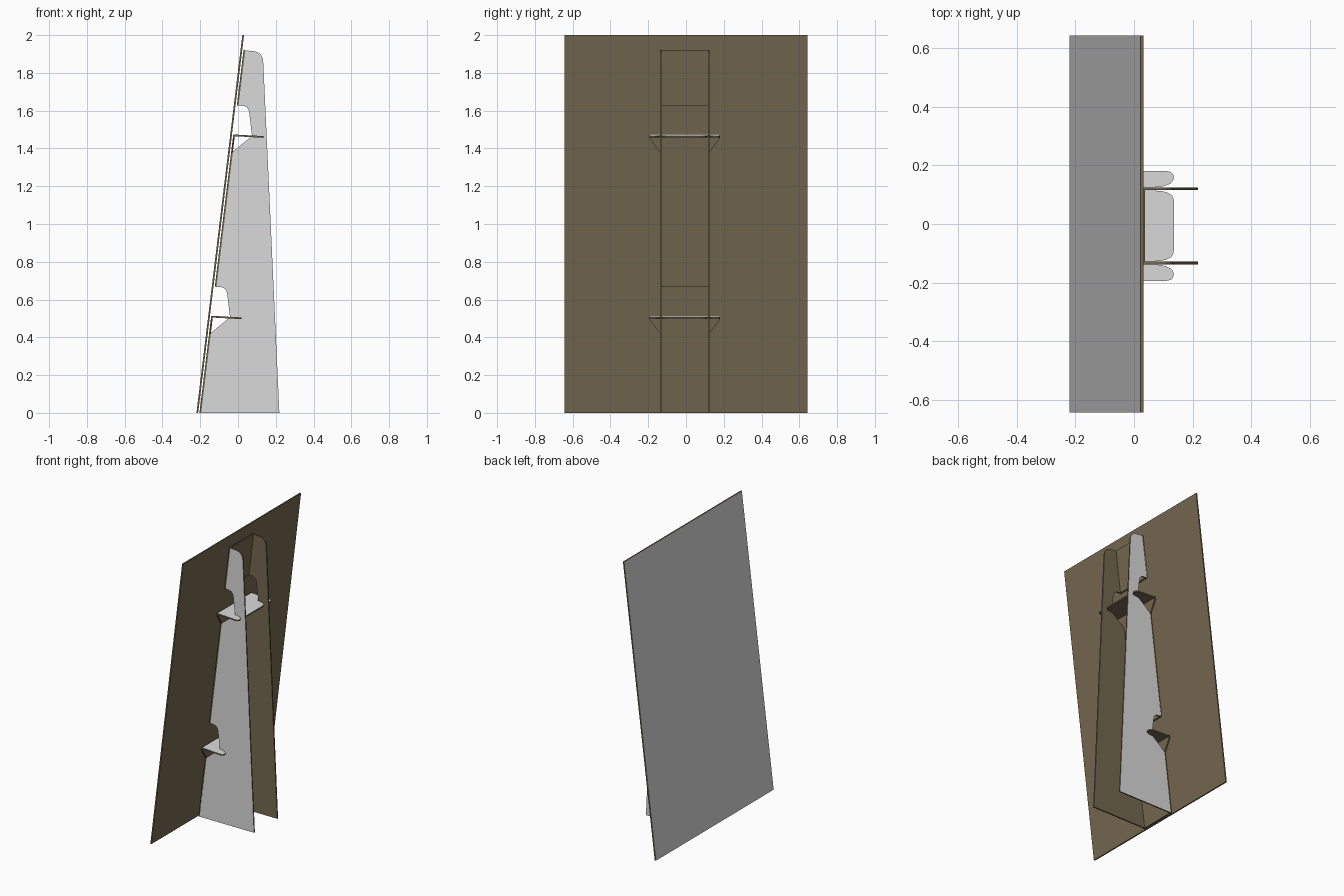
import bpy, bmesh
from mathutils import Vector

if "Cube" in bpy.data.objects:
    bpy.data.objects.remove(bpy.data.objects["Cube"])


def material(name, rgb):
    m = bpy.data.materials.new(name)
    m.diffuse_color = (*rgb, 1)
    m.use_nodes = True
    m.node_tree.nodes["Principled BSDF"].inputs["Base Color"].default_value = m.diffuse_color
    return m


GREY = material("printed_grey", (0.70, 0.70, 0.70))
BROWN = material("raw_brown_board", (0.175, 0.138, 0.080))

SLOPE = 0.1215      # lean of the board, x per z
T = 0.009           # board thickness
YC = -0.0065        # centre line of the easel
DX, DZ = -0.1166, -0.96   # offset from upper lock shelf to lower one


def sheet(name, pts, offset):
    """Flat board: grey on the outline given, brown on the back and the cut edges."""
    bm = bmesh.new()
    off = Vector(offset)
    a = [bm.verts.new(p) for p in pts]
    b = [bm.verts.new(Vector(p) + off) for p in pts]
    front = bm.faces.new(a)
    back = bm.faces.new(b[::-1])
    n = len(a)
    for i in range(n):
        j = (i + 1) % n
        bm.faces.new((a[j], a[i], b[i], b[j])).material_index = 1
    front.material_index, back.material_index = 0, 1
    bmesh.ops.recalc_face_normals(bm, faces=bm.faces[:])
    me = bpy.data.meshes.new(name)
    bm.to_mesh(me)
    bm.free()
    me.materials.append(GREY)
    me.materials.append(BROWN)
    ob = bpy.data.objects.new(name, me)
    bpy.context.collection.objects.link(ob)
    return ob


def leaning(half, base):
    """Mirror (half width, z) points into an outline on a leaning plane."""
    def pt(y, z, yc):
        return (base + SLOPE * z, yc + y, z)
    yc = 0 if half[0][0] > 0.5 else YC
    return [pt(y, z, yc) for y, z in half] + [pt(-y, z, yc) for y, z in reversed(half)]


# Main display panel
sheet("display_panel", leaning([(0.643, 0), (0.643, 2)], -0.22), (T, 0, 0))

# Easel spine between the wings, open where the lock shelves fold out
BASE = -0.204
W = 0.131
flap = [(W, 1.38), (0.187, 1.455), (0.187, 1.472)]
low_flap = [(y, z + DZ) for y, z in flap]
sheet("lower_spine", leaning([(W, 0)] + low_flap, BASE), (T, 0, 0))
sheet("middle_spine", leaning([(W, 0.668)] + flap, BASE), (T, 0, 0))
sheet("upper_spine", leaning([(W, 1.628), (W, 1.92)], BASE), (T, 0, 0))

# Easel wings with a notch for each lock shelf
notch = [(-0.005, 1.628), (0.030, 1.625), (0.046, 1.619), (0.056, 1.605),
         (0.060, 1.585), (0.074, 1.468), (0.063, 1.457), (-0.034, 1.378)]
profile = [(BASE, 0), (0.219, 0), (0.134, 1.85), (0.131, 1.877), (0.122, 1.895),
           (0.108, 1.908), (0.090, 1.914), (BASE + SLOPE * 1.92, 1.92)]
profile += notch + [(x + DX, z + DZ) for x, z in notch]
for name, s in (("near_wing", -1), ("far_wing", 1)):
    sheet(name, [(x, YC + s * W, z) for x, z in profile], (0, -s * T, 0))

# Lock shelves with rounded fingers and slots gripping the wings
half = [(-0.024, 0.187), (0.112, 0.187), (0.125, 0.184), (0.133, 0.176), (0.136, 0.165),
        (0.133, 0.154), (0.125, 0.145), (0.110, 0.138), (0.092, 0.133), (0.074, 0.132),
        (0.074, 0.120), (0.092, 0.119), (0.110, 0.115), (0.125, 0.108), (0.133, 0.098),
        (0.136, 0.086)]
outline = half + [(x, -y) for x, y in reversed(half)]
for name, k in (("upper_lock_shelf", 0), ("lower_lock_shelf", 1)):
    sheet(name, [(x + k * DX, YC + y, 1.474 - 0.055 * (x + 0.024) + k * DZ)
                 for x, y in outline], (0, 0, -T))
